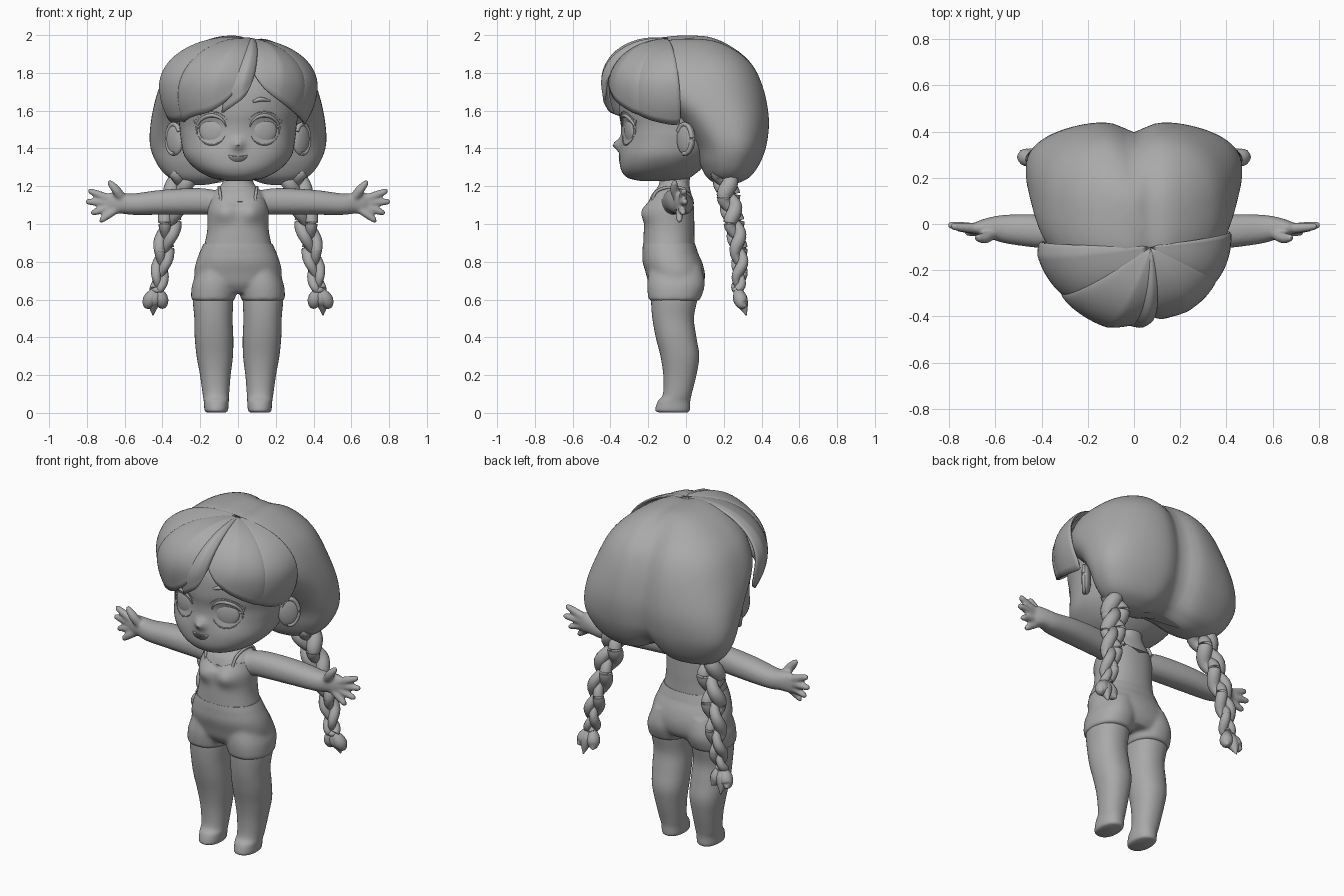
import bpy, bmesh, math
from math import sin, cos, pi, exp, radians
from mathutils import Vector

cube = bpy.data.objects.get("Cube")
if cube:
    bpy.data.objects.remove(cube)

GREY = (0.4, 0.4, 0.4, 1)
grey = bpy.data.materials.new("plain grey")
grey.use_nodes = True
grey.diffuse_color = GREY
grey.node_tree.nodes["Principled BSDF"].inputs["Base Color"].default_value = GREY


def finish(name, bm, mirror=False, solid=0):
    bmesh.ops.recalc_face_normals(bm, faces=bm.faces)
    me = bpy.data.meshes.new(name)
    bm.to_mesh(me)
    bm.free()
    me.materials.append(grey)
    ob = bpy.data.objects.new(name, me)
    bpy.context.collection.objects.link(ob)
    bpy.ops.object.select_all(action='DESELECT')
    ob.select_set(True)
    bpy.context.view_layer.objects.active = ob
    bpy.ops.object.shade_smooth_by_angle(angle=radians(50))
    if solid:
        mod = ob.modifiers.new("thickness", 'SOLIDIFY')
        mod.thickness, mod.offset = solid, 0
    if mirror:
        ob.modifiers.new("mirror", 'MIRROR')
    return ob


def spline(pts, k=5):
    # Catmull-Rom interpolation of equal-length tuples
    p = [pts[0], *pts, pts[-1]]
    out = []
    for a, b, c, d in zip(p, p[1:], p[2:], p[3:]):
        for i in range(k):
            t = i / k
            out.append([v + .5 * t * (w - u + t * (2*u - 5*v + 4*w - x + t * (3*(v - w) + x - u)))
                        for u, v, w, x in zip(a, b, c, d)])
    return out + [list(pts[-1])]


def skin(name, rings, warp=None, mirror=False):
    bm = bmesh.new()
    loops = [[bm.verts.new(warp(Vector(p)) if warp else p) for p in r] for r in rings]
    for a, b in zip(loops, loops[1:]):
        for i in range(len(a)):
            j = (i + 1) % len(a)
            bm.faces.new((a[i], a[j], b[j], b[i]))
    bm.faces.new(loops[0])
    bm.faces.new(loops[-1])
    return finish(name, bm, mirror)


def loft(name, rings, axis='Z', n=40, p=2.2, side=1, **kw):
    # ring: position on axis, y front, y back, centre and half size across
    def power(v):
        return math.copysign(abs(v) ** (2 / p), v)
    out = []
    for s, y0, y1, c, h in spline(rings):
        ring = []
        for i in range(n):
            a = 2 * pi * i / n
            u, y = c + h * power(cos(a)), (y0 + y1) / 2 + (y1 - y0) / 2 * power(sin(a))
            ring.append((u * side, y, s) if axis == 'Z' else (s * side, y, u))
        out.append(ring)
    return skin(name, out, **kw)


def tube(name, pts, n=12, k=5, side=1, mirror=False):
    # pts: x, y, z, radius
    pts = spline(pts, k)
    path = [Vector((q[0] * side, q[1], q[2])) for q in pts]
    out = []
    for i, q in enumerate(path):
        d = path[min(i + 1, len(path) - 1)] - path[max(i - 1, 0)]
        m = d.to_track_quat('Z', 'Y')
        r = max(pts[i][3], .001)
        out.append([q + m @ Vector((r * cos(2*pi*j/n), r * sin(2*pi*j/n), 0)) for j in range(n)])
    return skin(name, out, mirror=mirror)


def ball(name, loc, size, turn=0, mirror=False):
    bm = bmesh.new()
    bmesh.ops.create_uvsphere(bm, u_segments=32, v_segments=20, radius=1)
    bmesh.ops.scale(bm, vec=size, verts=bm.verts)
    for v in bm.verts:
        x, y, z = v.co
        v.co = Vector((x*cos(turn) - y*sin(turn), x*sin(turn) + y*cos(turn), z)) + Vector(loc)
    return finish(name, bm, mirror)


def fuse(name, parts, voxel, soft=5):
    bpy.ops.object.select_all(action='DESELECT')
    for o in parts:
        o.select_set(True)
    ob = bpy.context.view_layer.objects.active = parts[0]
    bpy.ops.object.join()
    ob.name = name
    mod = ob.modifiers.new("blend", 'REMESH')
    mod.mode, mod.voxel_size, mod.use_smooth_shade = 'VOXEL', voxel, True
    sm = ob.modifiers.new("soften", 'SMOOTH')
    sm.factor, sm.iterations = .5, soft
    return ob


# Torso, neck, arms and hands blended into one skin
def bust(q):
    if q.y < -.08:
        q.y -= .03 * exp(-((abs(q.x) - .075) / .06)**2 - ((q.z - 1.06) / .05)**2)
    return q


skin_parts = [loft("body", [(.86, -.2, .03, 0, .165), (.97, -.2, .03, 0, .152), (1.08, -.2, .03, 0, .15),
                            (1.15, -.185, .03, 0, .14), (1.195, -.15, .02, 0, .1), (1.23, -.14, .02, 0, .08),
                            (1.32, -.14, .03, 0, .085)], warp=bust)]
fingers = [[(.61, -.04, 1.13, .025), (.645, -.06, 1.18, .025), (.68, -.06, 1.22, .015)],
           [(.67, -.02, 1.13, .024), (.735, -.015, 1.155, .021), (.785, -.01, 1.175, .015)],
           [(.67, -.02, 1.11, .024), (.74, -.012, 1.115, .021), (.797, -.005, 1.118, .015)],
           [(.67, -.02, 1.09, .024), (.72, -.02, 1.075, .021), (.77, -.015, 1.06, .015)],
           [(.65, -.03, 1.075, .023), (.69, -.035, 1.045, .02), (.725, -.035, 1.02, .015)]]
for s in (1, -1):
    skin_parts.append(loft("arm", [(.08, -.13, .0, 1.11, .06), (.2, -.12, .02, 1.12, .07), (.4, -.105, .04, 1.115, .066),
                                   (.55, -.085, .04, 1.105, .057), (.62, -.065, .03, 1.11, .055),
                                   (.67, -.05, .015, 1.11, .058), (.70, -.035, .0, 1.105, .045)],
                           axis='X', n=24, side=s))
    for f in fingers:
        f = f + [(f[-1][0] + .008, f[-1][1], f[-1][2] + .002, .002)]
        skin_parts.append(tube("finger", f, side=s))
fuse("body_and_arms", skin_parts, .008)


# Camisole with a dipped neckline and straps
def neckline(q):
    if q.z > 1.08:
        q.z -= (q.z - 1.08) * max(0, 1 - abs(q.x) / .09) * .6
    return bust(q)


loft("camisole", [(.898, -.226, .045, 0, .176), (.95, -.224, .044, 0, .165), (1.0, -.22, .044, 0, .161),
                  (1.08, -.213, .042, 0, .16), (1.14, -.195, .04, 0, .145)], warp=neckline, n=64)
tube("straps", [(.09, -.18, 1.12, .008), (.096, -.158, 1.17, .008), (.1, -.1, 1.193, .008),
                (.1, -.01, 1.185, .008), (.095, .03, 1.12, .008)], mirror=True)

# Shorts
hips = [loft("hips", [(.635, -.16, .07, 0, .15), (.68, -.195, .095, 0, .22), (.74, -.213, .1, 0, .232),
                      (.8, -.23, .085, 0, .222), (.85, -.23, .062, 0, .202), (.9, -.226, .045, 0, .18)])]
for s in (1, -1):
    hips.append(loft("short_leg", [(.592, -.198, .072, .133, .116), (.68, -.206, .1, .125, .118),
                                   (.78, -.19, .08, .11, .09)], side=s))
fuse("shorts", hips, .01, 12)
loft("waistband", [(.838, -.231, .066, 0, .208), (.87, -.23, .056, 0, .194), (.898, -.227, .047, 0, .18)])

# Legs
loft("legs", [(.003, -.145, .01, .115, .05), (.015, -.162, .02, .115, .062), (.06, -.15, .022, .115, .066),
              (.1, -.122, .03, .117, .07), (.2, -.12, .055, .12, .081), (.3, -.135, .07, .123, .096),
              (.4, -.16, .055, .127, .102), (.5, -.178, .042, .13, .101), (.6, -.185, .06, .132, .107),
              (.67, -.18, .07, .13, .1)], mirror=True)


# Head with a moulded nose and eye sockets
def features(q):
    if q.y < -.15:
        q.y -= .042 * exp(-(q.x / .03)**2 - ((q.z - 1.42) / .028)**2)
        q.y += .018 * exp(-((abs(q.x) - .14) / .075)**2 - ((q.z - 1.5) / .07)**2)
    return q


head = loft("head", [(1.228, -.24, -.02, 0, .06), (1.245, -.31, .02, 0, .14), (1.29, -.345, .08, 0, .222),
                     (1.36, -.352, .15, 0, .283), (1.45, -.345, .22, 0, .303), (1.52, -.345, .25, 0, .31),
                     (1.6, -.355, .26, 0, .32), (1.72, -.345, .26, 0, .315), (1.82, -.29, .25, 0, .26),
                     (1.9, -.18, .15, 0, .14)], n=128, p=2.25, warp=features)
ball("ears", (.335, .0, 1.45), (.026, .062, .088), -.75, mirror=True)
rim = [(.341 + .052 * sin(.75) * cos(a), -.008 + .052 * cos(.75) * cos(a), 1.45 + .078 * sin(a), .012)
       for a in (radians(d) for d in range(-100, 151, 25))]
tube("ear_rims", rim, mirror=True)
bpy.context.view_layer.update()


def face_y(x, z):
    hit, loc, _, _ = head.ray_cast(Vector((x, -2, z)), Vector((0, 1, 0)))
    return loc.y if hit else -.3


# Eyes with lids, brows and mouth laid on the face
ball("eyes", (.14, face_y(.14, 1.495) + .004, 1.495), (.067, .018, .066), .32, mirror=True)


def face_line(name, pts, mirror=True):
    return tube(name, [(x, face_y(x, z) - .001, z, r) for x, z, r in pts], n=8, mirror=mirror)


def arc(r, a0, a1, thick):
    return [(.14 + r * cos(radians(a0 + (a1 - a0) * t / 8)), 1.495 + r * sin(radians(a0 + (a1 - a0) * t / 8)),
             thick * (.3 + sin(pi * t / 8))) for t in range(9)]


face_line("upper_lashes", arc(.08, -15, 165, .008))
face_line("lower_lids", arc(.076, 200, 340, .003))
face_line("lid_creases", arc(.1, 35, 145, .002))
face_line("lash_tips", [(.205, 1.51, .007), (.222, 1.525, .005), (.235, 1.55, .001)])
face_line("brows", [(.08, 1.647, .006), (.12, 1.66, .012), (.17, 1.652, .004)])
mouth = bmesh.new()
outline = [(.05 * cos(pi * i / 12), 1.365 - .035 * sin(pi * i / 12)) for i in range(13)] + [(0, 1.358)]
mouth.faces.new([mouth.verts.new((x, face_y(x, z) - .001, z)) for x, z in outline])
finish("mouth", mouth, solid=.006)


# Back hair: two lobes split by a groove
def part_hair(q):
    if q.y > 0:
        q.y -= .05 * exp(-abs(q.x / .07)**1.6) * min(1, q.y / .35)
    if q.z < 1.4:
        q.z += .28 * (1.4 - q.z) * exp(-(q.x / .1)**2)
    q.z -= .018 * exp(-((q.x - .07) / .05)**2) * min(1, max(0, (q.z - 1.8) / .18))
    return q


loft("back_hair", [(1.205, .17, .25, 0, .2), (1.215, .14, .29, 0, .28), (1.25, .1, .35, 0, .37), (1.32, .07, .398, 0, .43),
                   (1.42, .04, .433, 0, .466), (1.55, -.06, .447, 0, .46), (1.7, -.22, .425, 0, .425),
                   (1.82, -.24, .378, 0, .37), (1.9, -.22, .31, 0, .295), (1.96, -.17, .22, 0, .2),
                   (1.99, -.11, .14, 0, .11), (1.998, -.04, .06, 0, .04)], warp=part_hair, n=96, p=2.5)


# Fringe strands fan out from the parting over a dome
def strand(name, edge, bulge=.035, rows=20):
    top = Vector((.18, -.05, .98)).normalized()
    cols = spline(edge, 7)
    bm = bmesh.new()
    grid = []
    for i, (az, z) in enumerate(cols):
        t = i / (len(cols) - 1)
        h = (z - 1.72) / (.26 if z > 1.72 else .36)
        f = math.sqrt(1 - h * h)
        end = Vector((f * sin(radians(az)), -f * cos(radians(az)), h))
        puff = bulge / .4 * sin(pi * t)**.7 * (1 - .22 * abs(sin(2 * pi * t)))
        line = []
        for j in range(rows + 1):
            v = j / rows
            d = top.slerp(end, v) * (1 + puff * sin(pi * min(.8, v * .85)))
            line.append(bm.verts.new((d.x * .39, -.085 + d.y * .328, 1.72 + d.z * (.26 if d.z > 0 else .36))))
        grid.append(line)
    for a, b in zip(grid, grid[1:]):
        for j in range(rows):
            bm.faces.new((a[j], b[j], b[j + 1], a[j + 1]))
    bmesh.ops.remove_doubles(bm, verts=bm.verts, dist=.0005)
    return finish(name, bm, solid=.014)


strand("fringe_right_side", [(-87, 1.72), (-91, 1.62), (-84, 1.56), (-68, 1.545), (-50, 1.555)], .03)
strand("fringe_right_front", [(-57, 1.54), (-40, 1.575), (-20, 1.61), (-5, 1.68), (4, 1.78)], .06)
strand("fringe_middle", [(-13, 1.59), (-4, 1.63), (6, 1.69), (13, 1.8)], .05)
strand("fringe_left_front", [(12, 1.8), (20, 1.72), (32, 1.66), (50, 1.6), (62, 1.575)], .03)
strand("fringe_left_side", [(56, 1.585), (75, 1.55), (99, 1.54), (92, 1.63), (87, 1.72)], .03)

# Braids: three woven strands, a tie and a tuft
spine = spline([(.29, .2, 1.27), (.33, .23, 1.12), (.375, .265, .95), (.405, .285, .78), (.425, .275, .65)], 12)
for k in range(3):
    pts = []
    for i, (x, y, z) in enumerate(spine):
        t = i / (len(spine) - 1)
        a, size = 3.2 * pi * t + 2 * pi * k / 3, 1 - .5 * t
        pts.append((x + .04 * size * sin(a), y + .03 * size * sin(2 * a), z,
                    size * (.035 + .013 * sin(a)**2)))
    tube("braid_strand", pts, n=14, k=2, mirror=True)
ball("braid_ties", (.427, .275, .65), (.03, .03, .02), mirror=True)
for dx, dz in ((-.045, .02), (.015, -.02), (.055, .03)):
    tube("braid_tuft", [(.427, .275, .66, .018), (.432 + dx * .5, .285, .61, .037),
                        (.435 + dx * .8, .3, .575, .03), (.435 + dx, .32, .535 + dz, .002)], mirror=True)
